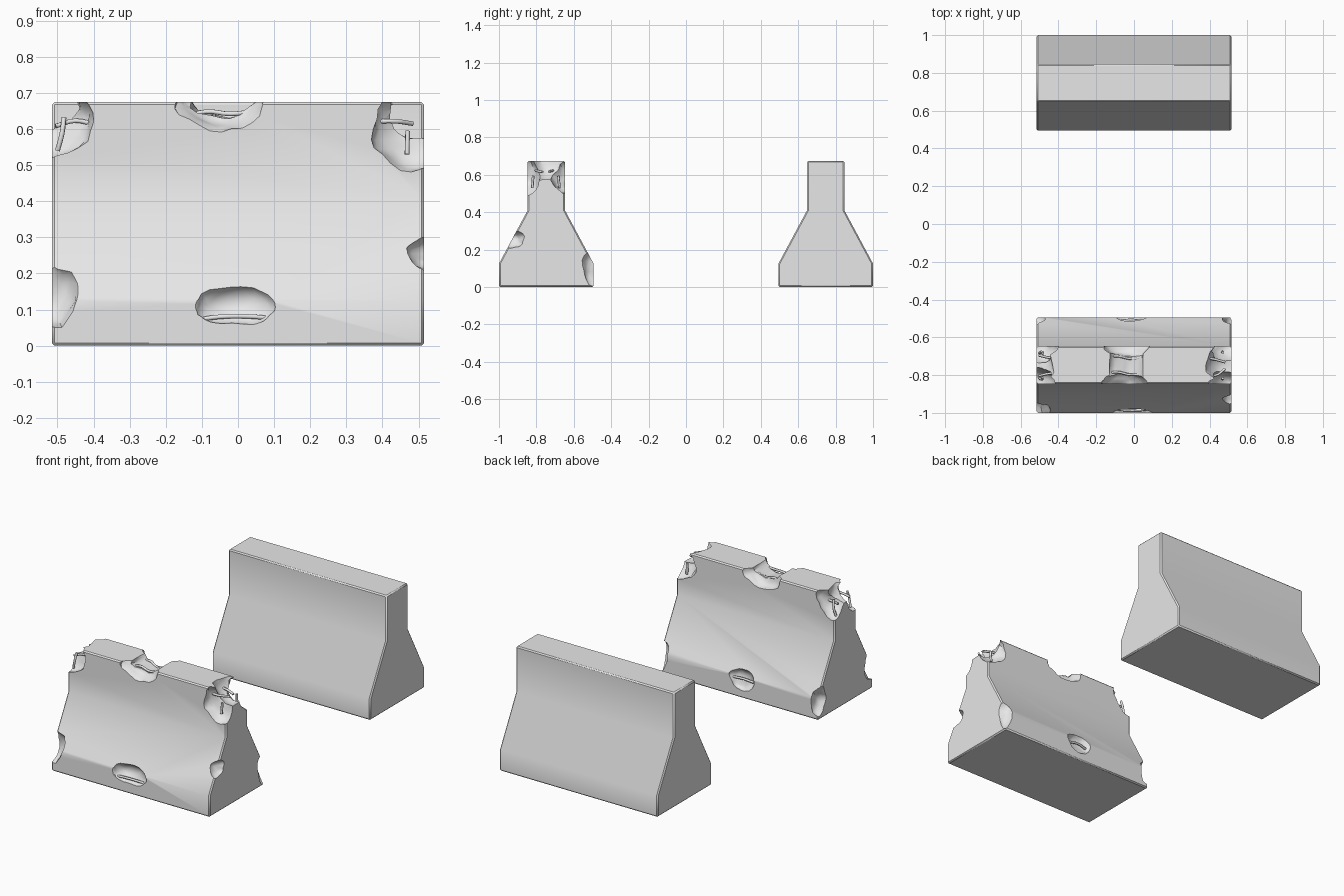
import bpy, bmesh, math
from mathutils import Vector, noise

cube = bpy.data.objects.get("Cube")
if cube:
    bpy.data.objects.remove(cube, do_unlink=True)

concrete = bpy.data.materials.new("concrete_grey")
concrete.use_nodes = True
GREY = (0.8, 0.8, 0.8, 1)
concrete.diffuse_color = GREY
concrete.node_tree.nodes["Principled BSDF"].inputs["Base Color"].default_value = GREY

HALF = 0.515      # half length of a barrier
DEPTH = 0.747     # distance of each barrier from the centre


def add_object(name, mesh):
    obj = bpy.data.objects.new(name, mesh)
    bpy.context.collection.objects.link(obj)
    mesh.materials.append(concrete)
    return obj


def barrier(name, y):
    """Extruded barrier profile with softened outer edges."""
    half = [(0.253, 0), (0.253, 0.125), (0.1, 0.41), (0.1, 0.675)]
    profile = half + [(-a, z) for a, z in reversed(half)]
    bm = bmesh.new()
    face = bm.faces.new([bm.verts.new((-HALF, y + a, z)) for a, z in profile])
    ext = bmesh.ops.extrude_face_region(bm, geom=[face])
    moved = [v for v in ext["geom"] if isinstance(v, bmesh.types.BMVert)]
    bmesh.ops.translate(bm, verts=moved, vec=(2 * HALF, 0, 0))
    bmesh.ops.recalc_face_normals(bm, faces=bm.faces)
    sharp = [e for e in bm.edges if e.calc_face_angle() > math.radians(60)]
    bmesh.ops.bevel(bm, geom=sharp, offset=0.007, segments=1, affect='EDGES')
    mesh = bpy.data.meshes.new(name)
    bm.to_mesh(mesh)
    bm.free()
    return add_object(name, mesh)


def lump(center, size, seed):
    """Uneven ellipsoid used to break concrete away."""
    bm = bmesh.new()
    bmesh.ops.create_icosphere(bm, subdivisions=3, radius=1)
    for v in bm.verts:
        n = v.co.normalized()
        v.co = n * (1 + 0.2 * noise.noise(n * 1.7 + Vector((seed * 3.1, seed, 0))))
        v.co = Vector(center) + Vector(a * b for a, b in zip(v.co, size))
    mesh = bpy.data.meshes.new("chip_cutter")
    bm.to_mesh(mesh)
    bm.free()
    obj = add_object("chip_cutter", mesh)
    obj.hide_render = True
    return obj


def finish(obj):
    obj.data.shade_smooth()
    obj.data.set_sharp_from_angle(angle=math.radians(38))


def rebar(name, points, radius=0.007):
    """Bent steel rod along a smooth path."""
    curve = bpy.data.curves.new(name, 'CURVE')
    curve.dimensions = '3D'
    curve.bevel_depth = radius
    curve.bevel_resolution = 1
    curve.resolution_u = 4
    curve.use_fill_caps = True
    spline = curve.splines.new('BEZIER')
    spline.bezier_points.add(len(points) - 1)
    for p, co in zip(spline.bezier_points, points):
        p.co = co
        p.handle_left_type = p.handle_right_type = 'AUTO'
    add_object(name, curve)


# Intact barrier
finish(barrier("intact_barrier", DEPTH))

# Broken barrier, with chips cut out of it
broken = barrier("broken_barrier", -DEPTH)
F, B = -DEPTH - 0.1, -DEPTH + 0.1        # front and back of the upper wall
chips = [
    # upper corners: deeper at the front and back than in the core
    ((-0.52, F, 0.62), (0.12, 0.085, 0.1)),
    ((-0.52, B, 0.63), (0.12, 0.085, 0.1)),
    ((-0.53, -DEPTH, 0.68), (0.1, 0.12, 0.085)),
    ((0.48, F, 0.6), (0.11, 0.07, 0.11)),
    ((0.5, B, 0.6), (0.11, 0.075, 0.1)),
    ((0.52, -DEPTH, 0.68), (0.14, 0.12, 0.11)),
    # notch through the top edge
    ((-0.045, -DEPTH, 0.69), (0.1, 0.2, 0.06)),
    ((-0.045, F, 0.68), (0.125, 0.06, 0.085)),
    ((-0.045, B, 0.68), (0.125, 0.06, 0.085)),
    # foot: front and back middle
    ((-0.01, -1.005, 0.115), (0.115, 0.05, 0.06)),
    ((-0.02, -0.49, 0.11), (0.08, 0.045, 0.065)),
    # foot corners and sloped edge
    ((-0.53, -1.0, 0.145), (0.09, 0.08, 0.1)),
    ((0.53, -0.48, 0.11), (0.065, 0.075, 0.11)),
    ((-0.53, -0.48, 0.11), (0.065, 0.09, 0.09)),
    ((0.53, -0.925, 0.255), (0.06, 0.06, 0.05)),
]
cutters = [lump(c, s, i + 1) for i, (c, s) in enumerate(chips)]
for c in cutters:
    mod = broken.modifiers.new("chip", 'BOOLEAN')
    mod.operation = 'DIFFERENCE'
    mod.solver = 'EXACT'
    mod.object = c
graph = bpy.context.evaluated_depsgraph_get()
result = bpy.data.meshes.new_from_object(broken.evaluated_get(graph))
broken.modifiers.clear()
broken.data = result
for c in cutters:
    bpy.data.objects.remove(c, do_unlink=True)
finish(broken)

# Exposed steel: front and back rods in each upper break
for side, dy, bend in (("front", -0.045, 1), ("back", 0.04, -1)):
    y = -DEPTH + dy
    rebar(f"top_{side}_rod", [(-0.15, y, 0.63), (-0.09, y + 0.008, 0.648),
                              (-0.02, y - 0.006, 0.636 + 0.006 * bend), (0.05, y, 0.65)])
    rebar(f"left_{side}_rod", [(-0.39, y, 0.61), (-0.45, y, 0.615 + 0.008 * bend),
                               (-0.505, y - 0.012 * bend, 0.608)])
    rebar(f"right_{side}_rod", [(0.37, y, 0.62), (0.43, y - 0.01, 0.622),
                                (0.483, y + 0.025 * bend, 0.615)])
    rebar(f"left_{side}_upright", [(-0.5, y - 0.025 * bend, 0.54),
                                   (-0.487, y - 0.03 * bend, 0.59), (-0.482, y - 0.02 * bend, 0.632)])
    rebar(f"right_{side}_upright", [(0.468, y - 0.03 * bend, 0.53),
                                    (0.47, y - 0.025 * bend, 0.595)])

# Rods in the foot
rebar("foot_front_rod", [(-0.11, -0.978, 0.072), (-0.05, -0.985, 0.08),
                         (0.03, -0.985, 0.081), (0.09, -0.978, 0.076)])
rebar("foot_back_rod", [(-0.08, -0.515, 0.1), (-0.02, -0.508, 0.108), (0.05, -0.515, 0.1)])
